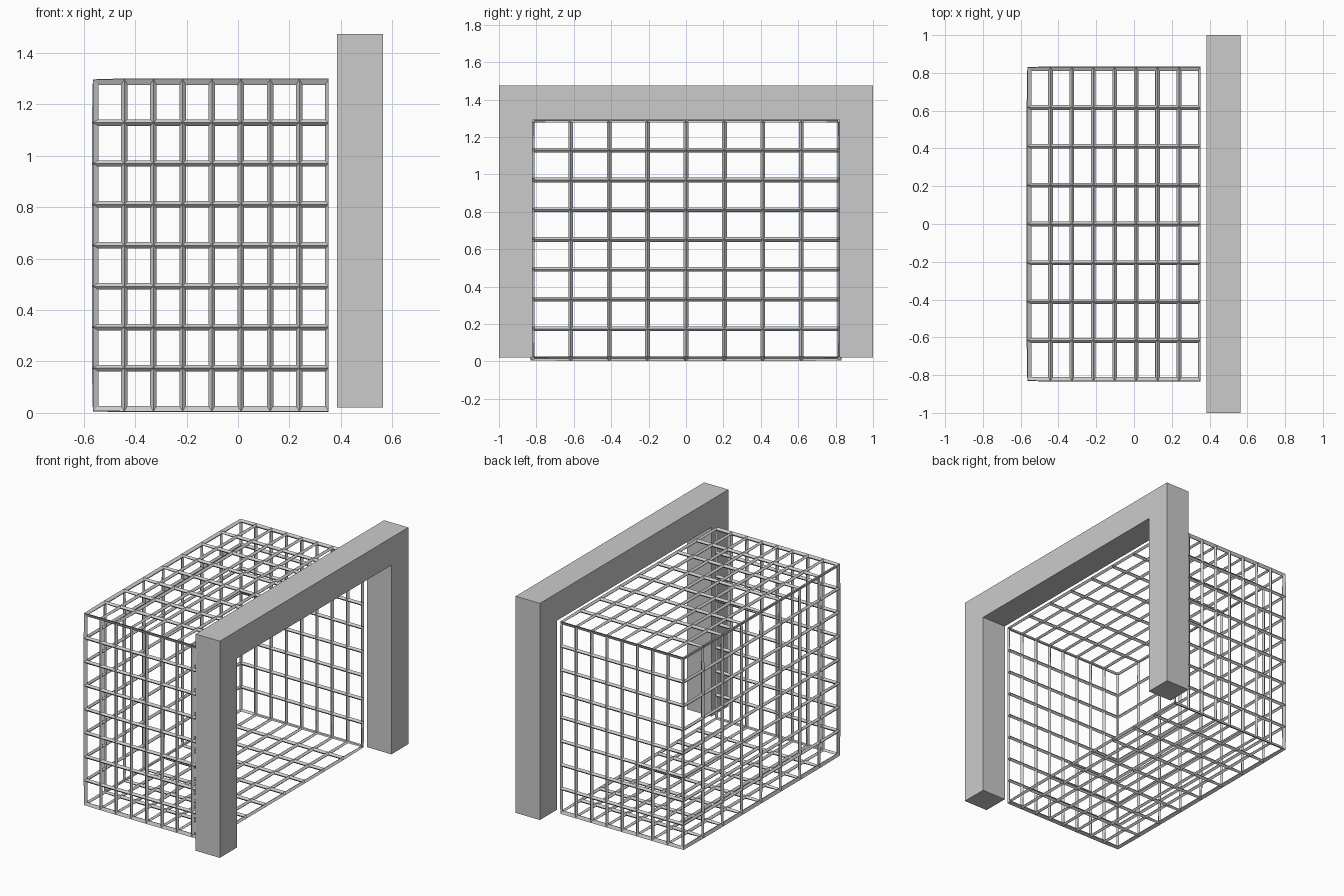
import bpy, bmesh

if "Cube" in bpy.data.objects:
    bpy.data.objects.remove(bpy.data.objects["Cube"])

# Goal frame: one extruded upside-down U profile
X0, X1 = 0.385, 0.565
W, INNER, BOTTOM, BAR, TOP = 1.0, 0.82, 0.02, 1.29, 1.475
profile = [(-W, BOTTOM), (-INNER, BOTTOM), (-INNER, BAR), (INNER, BAR),
           (INNER, BOTTOM), (W, BOTTOM), (W, TOP), (-W, TOP)]
bm = bmesh.new()
face = bm.faces.new([bm.verts.new((X0, y, z)) for y, z in profile])
ext = bmesh.ops.extrude_face_region(bm, geom=[face])
bmesh.ops.translate(bm, vec=(X1 - X0, 0, 0),
                    verts=[v for v in ext["geom"] if isinstance(v, bmesh.types.BMVert)])
bmesh.ops.recalc_face_normals(bm, faces=bm.faces)
mesh = bpy.data.meshes.new("goal_frame")
bm.to_mesh(mesh)
bm.free()
bpy.context.collection.objects.link(bpy.data.objects.new("goal_frame", mesh))

# Net: box open at the goal mouth, 8 cells per side, turned into bars
lo, hi = (-0.556, -0.822, 0.015), (0.352, 0.822, 1.289)
bm = bmesh.new()
bmesh.ops.create_cube(bm, size=1)
for v in bm.verts:
    v.co = [lo[i] if v.co[i] < 0 else hi[i] for i in range(3)]
bmesh.ops.delete(bm, geom=[f for f in bm.faces if f.normal.x > 0.9], context='FACES_ONLY')
bmesh.ops.subdivide_edges(bm, edges=bm.edges[:], cuts=7, use_grid_fill=True)
mesh = bpy.data.meshes.new("goal_net")
bm.to_mesh(mesh)
bm.free()
net = bpy.data.objects.new("goal_net", mesh)
bpy.context.collection.objects.link(net)
wire = net.modifiers.new("bars", 'WIREFRAME')
wire.thickness = 0.025
wire.offset = 0
wire.use_boundary = False
wire.use_even_offset = True
wire.use_replace = True
